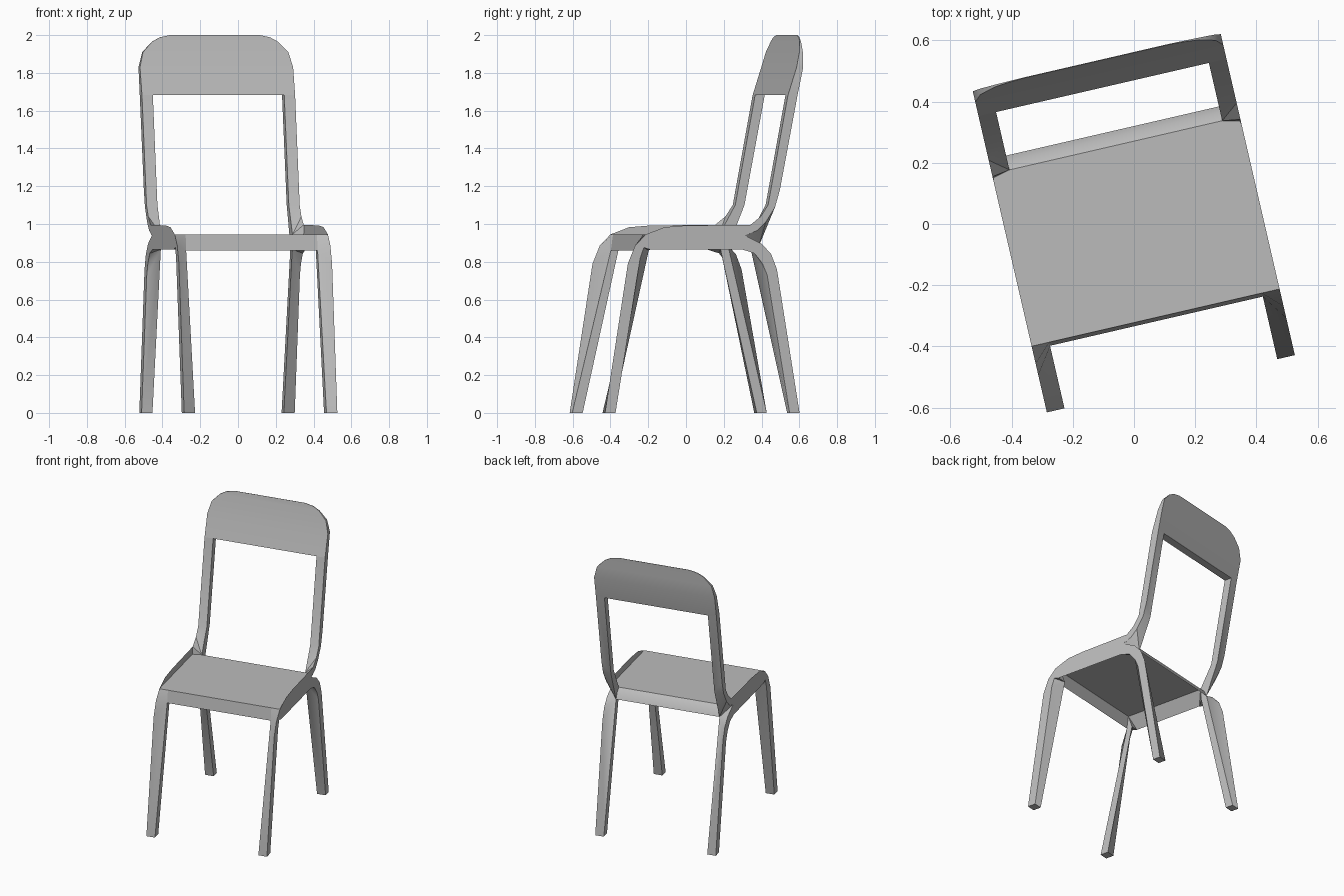
import bpy, bmesh, math
from mathutils import Matrix

cube = bpy.data.objects.get("Cube")
if cube:
    bpy.data.objects.remove(cube, do_unlink=True)

TURN = Matrix.Rotation(math.radians(13), 4, 'Z')  # the chair stands turned a little
OUTER, INNER = 0.416, 0.357

grey = bpy.data.materials.new("grey")
grey.use_nodes = True
grey.diffuse_color = (0.5, 0.5, 0.5, 1)
grey.node_tree.nodes["Principled BSDF"].inputs["Base Color"].default_value = (0.5, 0.5, 0.5, 1)


def finish(name, bm):
    bm.transform(TURN)
    mesh = bpy.data.meshes.new(name)
    bm.to_mesh(mesh)
    bm.free()
    mesh.materials.append(grey)
    obj = bpy.data.objects.new(name, mesh)
    bpy.context.collection.objects.link(obj)
    bpy.ops.object.select_all(action='DESELECT')
    obj.select_set(True)
    bpy.context.view_layer.objects.active = obj
    bpy.ops.object.shade_smooth_by_angle(angle=math.radians(30))


# Outer side profile in (y, z): a curved sheet that rises above the seat as a lip
seat_lip = [(-0.314, 0.945), (-0.213, 0.983), (-0.10, 0.992), (0.255, 0.996)]
front_leg_front = [(-0.536, 0), (-0.412, 0.79), (-0.373, 0.885)]
upright_front = [(0.31, 1.04), (0.35, 1.10), (0.458, 1.682)]
upright_back = [(0.51, 1.682), (0.414, 1.18), (0.388, 1.09), (0.337, 1.01), (0.29, 0.965)]
notch = [(0.224, 0.94)]
back_leg_back = [(0.316, 0.895), (0.367, 0.84), (0.398, 0.76), (0.521, 0)]
back_leg_front = [(0.467, 0), (0.345, 0.73), (0.32, 0.79), (0.275, 0.845), (0.21, 0.865)]
front_leg_back = [(-0.29, 0.865), (-0.325, 0.875), (-0.345, 0.82), (-0.479, 0)]
outline = (front_leg_front + seat_lip + upright_front + upright_back + notch
           + back_leg_back + back_leg_front + front_leg_back)

# Inner corners, joined by straight edges
seat_front, seat_back = (-0.314, 0.945), (0.264, 0.945)
apron_low, roll_mid, roll_low = (-0.326, 0.86), (0.292, 0.922), (0.312, 0.88)
front_under, back_under = (-0.285, 0.86), (0.27, 0.865)
bend_front, bend_back = (0.35, 1.10), (0.40, 1.10)
front_toe, front_heel = front_leg_front[0], front_leg_back[-1]
back_toe, back_heel = back_leg_front[0], back_leg_back[-1]
top_front, top_back = upright_front[-1], upright_back[0]
lip_back = (0.25, 0.945)
rail_front, rail_back = front_leg_back[0], back_leg_front[-1]


def side_frame(name, side):
    bm = bmesh.new()
    made = {}

    def vert(x, p):
        if (x, p) not in made:
            made[x, p] = bm.verts.new((side * x, p[0], p[1]))
        return made[x, p]

    def face(points):
        unique = list(dict.fromkeys(vert(x, p) for x, p in points))
        if len(unique) > 2:
            return bm.faces.new(unique)

    def strip(outer, inner):
        for i in range(len(outer) - 1):
            face([(OUTER, outer[i]), (OUTER, outer[i + 1]),
                  (INNER, inner[i + 1]), (INNER, inner[i])])

    # Outer sheet, then the inner faces of the legs and upright
    sheet = face([(OUTER, p) for p in outline])
    for panel in ([front_toe, apron_low, seat_front, front_under, front_heel],
                  [back_toe, back_under, seat_back, roll_low, back_heel],
                  [seat_back, bend_front, top_front, top_back, bend_back, roll_low]):
        face([(INNER, p) for p in panel])

    # Faces running between the curved outer edge and the straight inner edge
    strip(front_leg_front + [seat_front], [front_toe, apron_low, apron_low, seat_front])
    strip([seat_front, lip_back], [seat_front, seat_back])
    strip([lip_back, seat_lip[-1]] + upright_front,
          [seat_back, seat_back, seat_back, bend_front, top_front])
    strip(upright_back + notch,
          [top_back, bend_back, bend_back, roll_low, roll_low, roll_low])
    strip(notch + back_leg_back, [roll_low] * 4 + [back_heel])
    strip([back_heel] + back_leg_front,
          [back_heel, back_toe] + [back_under] * 4)
    strip(front_leg_back, [front_under] * 3 + [front_heel])
    strip([front_heel, front_toe], [front_heel, front_toe])

    # Rail wall leaning in under the seat
    strip([rail_back, rail_back, rail_front, rail_front],
          [back_under, seat_back, seat_front, front_under])

    bmesh.ops.recalc_face_normals(bm, faces=bm.faces)
    sheet.normal_update()
    if sheet.normal.x * side < 0:
        bmesh.ops.reverse_faces(bm, faces=bm.faces)
    finish(name, bm)


side_frame("left_side_frame", 1)
side_frame("right_side_frame", -1)

# Seat: one folded sheet with a front apron and a rolled back edge
bm = bmesh.new()
folds = [[bm.verts.new((x, y, z)) for x in (-INNER, INNER)]
         for y, z in (apron_low, seat_front, seat_back, roll_mid, roll_low)]
for a, b in zip(folds, folds[1:]):
    bm.faces.new((a[0], a[1], b[1], b[0]))
finish("seat", bm)

# Backrest: rows of (height, half width, front y, back y), thinning to round top corners
rows = [(1.682, OUTER, 0.458, 0.51), (1.83, OUTER, 0.505, 0.541), (1.91, 0.395, 0.525, 0.544),
        (1.965, 0.342, 0.539, 0.546), (1.988, 0.30, 0.543, 0.547), (2.0, 0.245, 0.546, 0.548)]
bm = bmesh.new()
rings = [[bm.verts.new(p + (z,)) for p in ((-w, f), (w, f), (w, b), (-w, b))]
         for z, w, f, b in rows]
for low, high in zip(rings, rings[1:]):
    for i in range(4):
        j = (i + 1) % 4
        bm.faces.new((low[i], low[j], high[j], high[i]))
bm.faces.new(rings[0])
bm.faces.new(rings[-1])
bmesh.ops.recalc_face_normals(bm, faces=bm.faces)
finish("backrest", bm)
